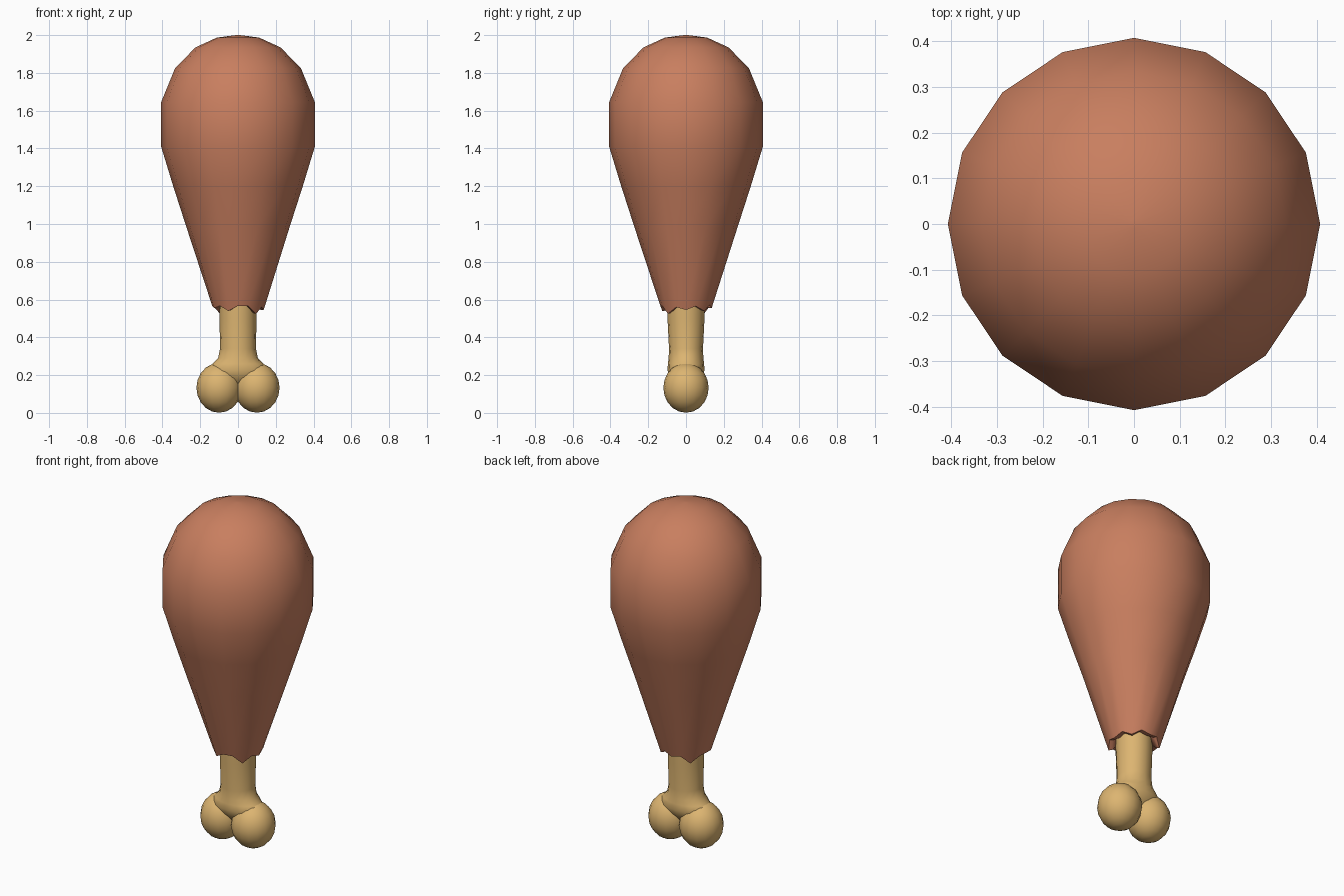
import bpy, bmesh, math

if "Cube" in bpy.data.objects:
    bpy.data.objects.remove(bpy.data.objects["Cube"])


def material(name, colour):
    m = bpy.data.materials.new(name)
    m.diffuse_color = (*colour, 1)
    m.use_nodes = True
    m.node_tree.nodes["Principled BSDF"].inputs["Base Color"].default_value = m.diffuse_color
    return m


MEAT = material("roasted brown", (0.58, 0.21, 0.115))
BONE = material("bone tan", (0.72, 0.46, 0.165))


def finish(name, bm, mat, angle):
    bmesh.ops.recalc_face_normals(bm, faces=bm.faces[:])
    mesh = bpy.data.meshes.new(name)
    bm.to_mesh(mesh)
    bm.free()
    mesh.materials.append(mat)
    ob = bpy.data.objects.new(name, mesh)
    bpy.context.collection.objects.link(ob)
    bpy.ops.object.select_all(action='DESELECT')
    ob.select_set(True)
    bpy.context.view_layer.objects.active = ob
    bpy.ops.object.shade_smooth_by_angle(angle=math.radians(angle))
    return ob


def loft(name, rings, sides, mat, angle, jag=None):
    """Stack elliptical rings (rx, ry, z, jag amount) and cap both ends."""
    bm = bmesh.new()
    loops = []
    for rx, ry, z, amount in rings:
        loop = []
        for k in range(sides):
            a = math.tau * k / sides
            dz = amount * jag[k] if jag else 0
            loop.append(bm.verts.new((rx * math.cos(a), ry * math.sin(a), z + dz)))
        loops.append(loop)
    for lo, hi in zip(loops, loops[1:]):
        for k in range(sides):
            n = (k + 1) % sides
            bm.faces.new((lo[k], lo[n], hi[n], hi[k]))
    bm.faces.new(loops[0])
    bm.faces.new(loops[-1])
    return finish(name, bm, mat, angle)


# Meat: pear-shaped body with a ragged lower rim folding in to the bone
ragged = [-0.01, 0.01, -0.015, 0.015, 0.0, 0.01, -0.03, 0.005,
          0.01, 0.0, 0.012, -0.015, 0.012, 0.012, -0.03, 0.005]
profile = [(0.085, 0.575, 0.6), (0.118, 0.556, 1), (0.136, 0.555, 1),
           (0.272, 0.98, 0), (0.343, 1.2, 0), (0.407, 1.41, 0),
           (0.407, 1.645, 0), (0.333, 1.825, 0), (0.225, 1.935, 0),
           (0.112, 1.987, 0), (0.01, 2.0, 0)]
loft("meat", [(r, r, z, j) for r, z, j in profile], 16, MEAT, 50, ragged)

# Bone shaft, flaring sideways into the two knobs
shaft = [(0.07, 0.04, 0.13), (0.14, 0.085, 0.19), (0.165, 0.098, 0.225),
         (0.135, 0.096, 0.26), (0.105, 0.092, 0.29), (0.095, 0.09, 0.34),
         (0.098, 0.098, 0.5), (0.1, 0.1, 0.62)]
loft("bone_shaft", [(x, y, z, 0) for x, y, z in shaft], 16, BONE, 60)

# Bone knobs, one each side
for side, label in ((-1, "left"), (1, "right")):
    bm = bmesh.new()
    bmesh.ops.create_uvsphere(bm, u_segments=16, v_segments=10, radius=0.12)
    for v in bm.verts:
        v.co.z *= 1.1
        v.co.x += side * 0.1
        v.co.z += 0.133
    finish(label + "_bone_knob", bm, BONE, 60)
